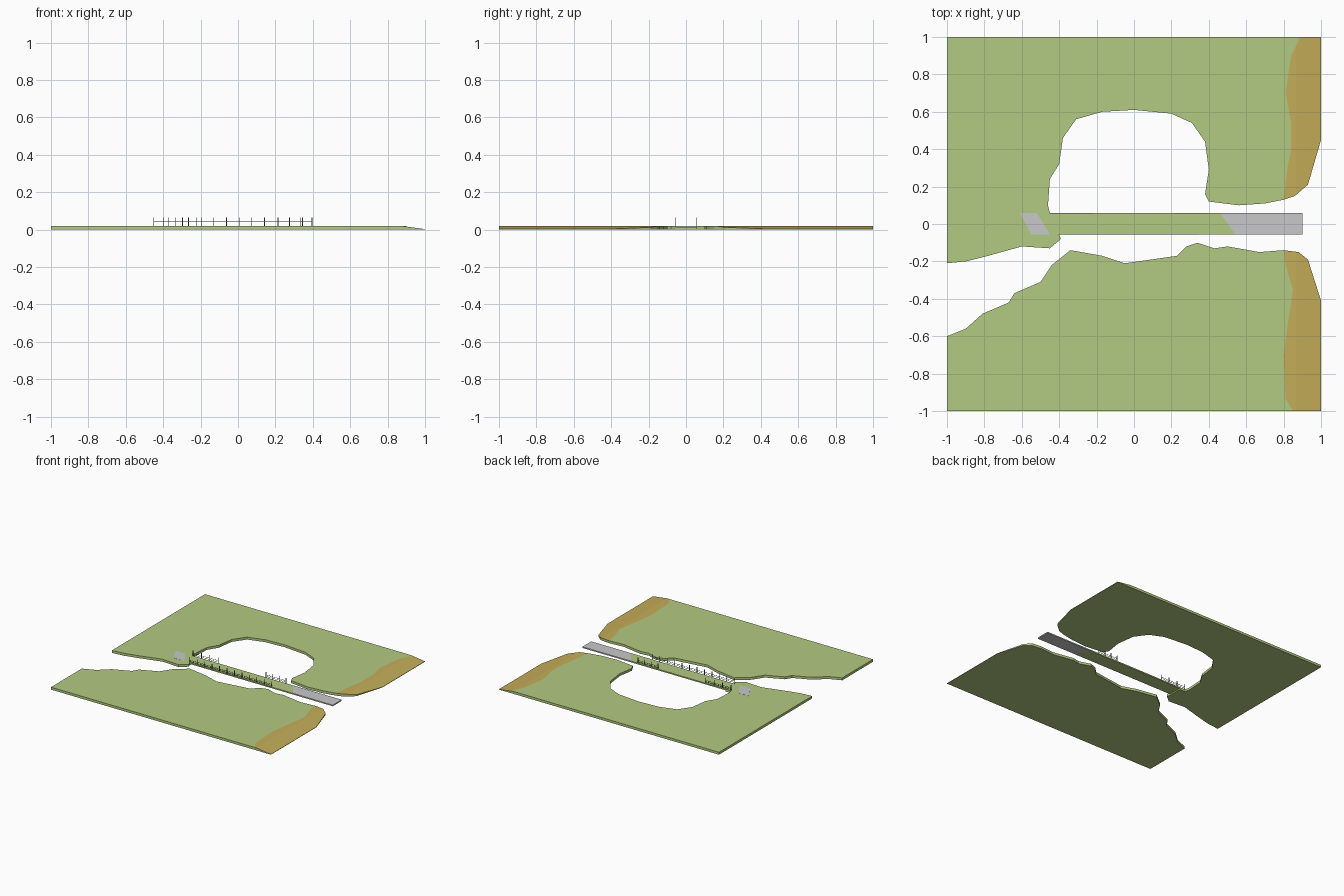
import bpy
import bmesh

default_cube = bpy.data.objects.get("Cube")
if default_cube:
    bpy.data.objects.remove(default_cube, do_unlink=True)

TOP = 0.02          # height of the flat ground
CREST = 0.87        # where the beach starts to slope down


def make_material(name, colour):
    material = bpy.data.materials.new(name)
    material.use_nodes = True
    rgba = (*colour, 1)
    material.diffuse_color = rgba
    shader = material.node_tree.nodes["Principled BSDF"]
    shader.inputs["Base Color"].default_value = rgba
    shader.inputs["Roughness"].default_value = 0.9
    return material


grass = make_material("grass green", (0.45, 0.59, 0.22))
sand = make_material("beach sand", (0.56, 0.42, 0.10))
paving = make_material("paving grey", (0.58, 0.58, 0.58))
metal = make_material("railing grey", (0.12, 0.12, 0.13))


def finish(name, bm, materials):
    bmesh.ops.recalc_face_normals(bm, faces=bm.faces)
    mesh = bpy.data.meshes.new(name)
    bm.to_mesh(mesh)
    bm.free()
    for material in materials:
        mesh.materials.append(material)
    obj = bpy.data.objects.new(name, mesh)
    bpy.context.scene.collection.objects.link(obj)
    return obj


def make_slab(name, outlines, materials, bottom, top, beach=False):
    """Extrude neighbouring outlines (in hundredths) into one solid slab.
    Each outline's top takes the material of the same index."""
    bm = bmesh.new()
    verts = {}
    for index, outline in enumerate(outlines):
        for point in outline:
            if point not in verts:
                x, y = point
                verts[point] = bm.verts.new((x / 100, y / 100, top))
        face = bm.faces.new([verts[point] for point in outline])
        face.material_index = index
        face.normal_update()
        if face.normal.z < 0:
            face.normal_flip()
    bmesh.ops.triangulate(bm, faces=bm.faces[:])
    if beach:
        bmesh.ops.bisect_plane(bm, geom=bm.verts[:] + bm.edges[:] + bm.faces[:],
                               plane_co=(CREST, 0, 0), plane_no=(1, 0, 0))
    top_faces = bm.faces[:]
    rims = [edge for edge in bm.edges if edge.is_boundary]

    # copy the top down to the underside and wall the rim
    lower = {v: bm.verts.new((v.co.x, v.co.y, bottom)) for v in bm.verts[:]}
    for face in top_faces:
        bm.faces.new([lower[v] for v in reversed(face.verts)])
    for edge in rims:
        a, b = edge.verts
        bm.faces.new((a, b, lower[b], lower[a]))

    # sink the shore toward the water
    if beach:
        for vert in lower:
            slope = max(0, vert.co.x - CREST) / (1 - CREST)
            vert.co.z = top - slope * (top - bottom - 0.003)
    return finish(name, bm, materials)


# North bank: sand border, shore and rounded basin
north_border = [(80, 13), (82, 30), (84, 40), (84, 54), (81, 70), (84, 90), (89, 100)]
north_shore = [(100, 100), (100, 45), (93, 21), (86, 15)]
basin = [(70, 11), (56, 10), (40, 12), (38, 16), (40, 29), (38, 44), (31, 54),
         (20, 59), (0, 61), (-17, 60), (-31, 56), (-38, 46), (-40, 32),
         (-45, 24), (-46, 10), (-45, 6)]
west_inlet = [(-40, 6), (-40, -6), (-39, -8), (-45, -13), (-60, -12), (-78, -17),
              (-90, -20), (-100, -21), (-100, 100)]
make_slab("north_bank",
          [north_border[::-1] + basin + west_inlet, north_border + north_shore],
          [grass, sand], 0, TOP, beach=True)

# South bank
south_border = [(80, -14), (81, -22), (85, -35), (82, -55), (80, -70), (81, -93), (85, -100)]
south_shore = [(100, -100), (100, -41), (93, -19), (88, -15)]
creek = [(-100, -100), (-100, -60), (-90, -56), (-81, -48), (-67, -42), (-64, -37),
         (-50, -31), (-44, -22), (-34, -14), (-17, -17), (-5, -21), (23, -17),
         (28, -12), (34, -10), (43, -13), (50, -12), (67, -15)]
make_slab("south_bank",
          [south_border[::-1] + creek[::-1], south_border + south_shore],
          [grass, sand], 0, TOP, beach=True)

# Narrow causeway with a paved outer end
LEFT, RIGHT = 6, -5.5
make_slab("causeway_grass", [[(-40, RIGHT), (54, RIGHT), (46, LEFT), (-40, LEFT)]],
          [grass], 0.01, TOP)
make_slab("causeway_paving", [[(54, RIGHT), (90, RIGHT), (90, LEFT), (46, LEFT)]],
          [paving], 0.01, TOP)
make_slab("paving_patch", [[(-55, RIGHT), (-45, RIGHT), (-52, LEFT), (-61, LEFT)]],
          [paving], TOP - 0.001, TOP + 0.0006)


def add_box(bm, centre, size):
    cube = bmesh.ops.create_cube(bm, size=1)
    for vert in cube["verts"]:
        vert.co = [c + v * s for c, v, s in zip(centre, vert.co, size)]


def make_railing(name, start, end, y, posts):
    bm = bmesh.new()
    thick = 0.004
    height = 0.045
    for i in range(posts):
        x = start + (end - start) * i / (posts - 1)
        add_box(bm, (x, y, TOP + height / 2), (thick, thick, height))
    for z in (0.03, 0.042):
        add_box(bm, ((start + end) / 2, y, z), (end - start, thick / 2, thick / 2))
    return finish(name, bm, [metal])


# Railings along both sides of the causeway
make_railing("front_railing", -0.40, 0.345, -0.055, 12)
make_railing("back_left_railing", 0.215, 0.395, 0.058, 4)
make_railing("back_right_railing", -0.45, -0.22, 0.058, 4)
